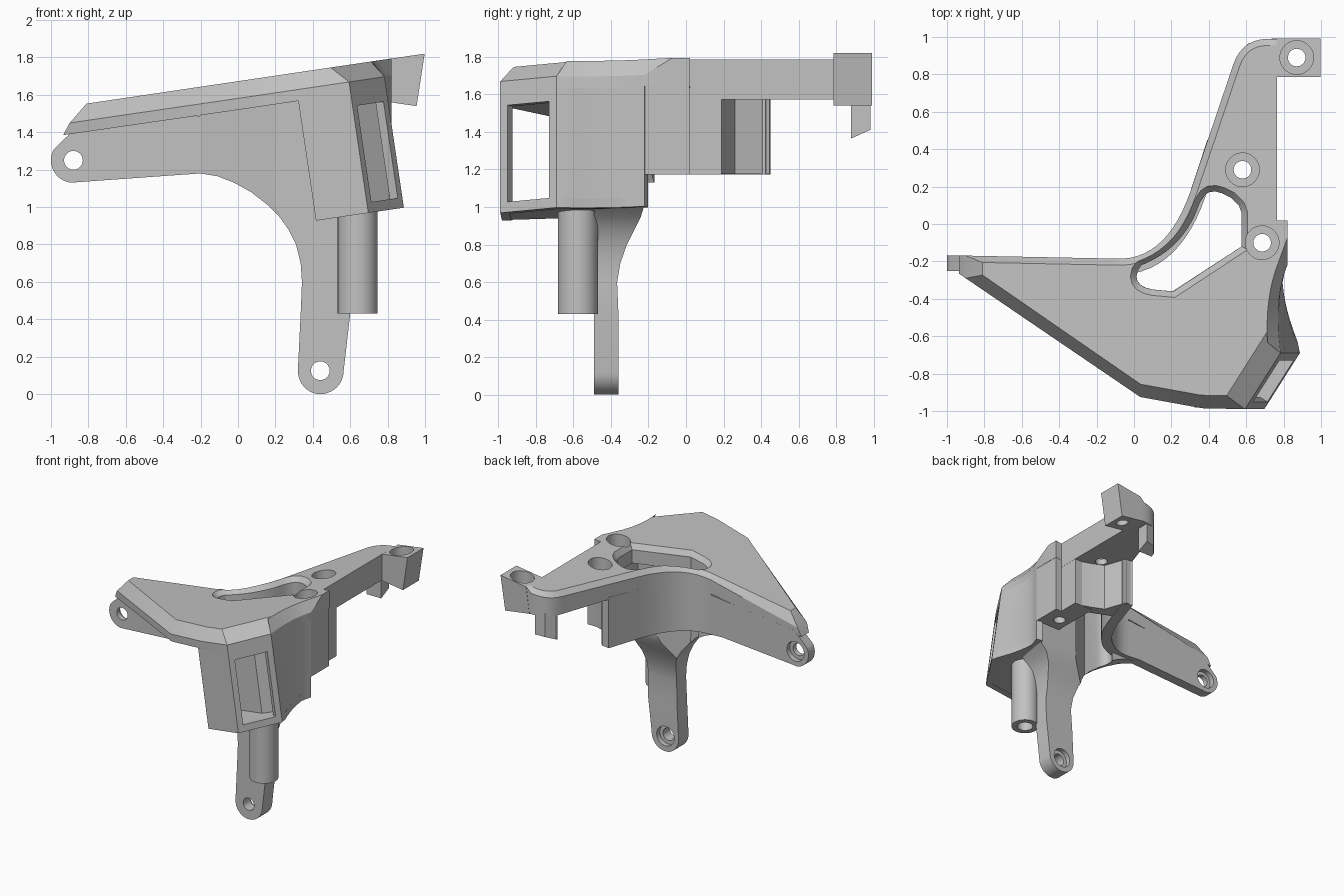
import bpy, bmesh, math
from mathutils import Vector
from mathutils.geometry import interpolate_bezier

old = bpy.data.objects.get("Cube")
if old:
    bpy.data.objects.remove(old)

grey = bpy.data.materials.new("matte grey")
grey.use_nodes = True
COLOUR = (0.54, 0.54, 0.54, 1)
grey.diffuse_color = COLOUR
grey.node_tree.nodes["Principled BSDF"].inputs["Base Color"].default_value = COLOUR

SLOPE = 0.148


def P(x, y, d):
    """Point at depth d below the sloping top; the front box leans with the slope."""
    lean = min(max((-0.3 - y) / 0.35, 0), 1)
    return (x + SLOPE * d * lean, y, 1.673 + SLOPE * x - d)


def loft(name, loops):
    bm = bmesh.new()
    rings = [[bm.verts.new(p) for p in loop] for loop in loops]
    n = len(rings[0])
    for a, b in zip(rings, rings[1:]):
        for i in range(n):
            j = (i + 1) % n
            bm.faces.new((a[i], a[j], b[j], b[i]))
    bm.faces.new(rings[0])
    bm.faces.new(rings[-1])
    bmesh.ops.recalc_face_normals(bm, faces=bm.faces)
    mesh = bpy.data.meshes.new(name)
    bm.to_mesh(mesh)
    bm.free()
    obj = bpy.data.objects.new(name, mesh)
    bpy.context.collection.objects.link(obj)
    mesh.materials.append(grey)
    return obj


def slab(name, pts, low, high):
    return loft(name, [[P(x, y, d) for x, y in pts] for d in (low, high)])


def column(name, pts, z, d):
    return loft(name, [[(x, y, z) for x, y in pts], [P(x, y, d) for x, y in pts]])


def rod(name, a, b, r):
    """Round bar between two points along Z or Y."""
    a, b = Vector(a), Vector(b)
    u = Vector((1, 0, 0))
    v = (b - a).normalized().cross(u)
    ring = [math.tau * i / 40 for i in range(40)]
    return loft(name, [[c + u * r * math.cos(t) + v * r * math.sin(t) for t in ring] for c in (a, b)])


def curve(a, c, b, n=14):
    """Quadratic arc in plan from a to b, pulled toward c."""
    a, c, b = (Vector((*p, 0)) for p in (a, c, b))
    return [(p.x, p.y) for p in interpolate_bezier(a, a.lerp(c, 2 / 3), b.lerp(c, 2 / 3), b, n)]


def inset(pts, dist, closed=True):
    """Shift a path to its right; dist holds one distance per edge."""
    n, out = len(pts), []
    normals = []
    for i in range(n):
        e = Vector(pts[(i + 1) % n]) - Vector(pts[i])
        normals.append(Vector((e.y, -e.x)).normalized())
    for i, p in enumerate(pts):
        n1, n2, a, b = normals[i - 1], normals[i], dist[i - 1], dist[i]
        if not closed and i == 0:
            n1, a = n2, b
        if not closed and i == n - 1:
            n2, b = n1, a
        det = n1.x * n2.y - n1.y * n2.x
        if abs(det) < 0.3:
            v = (n1 + n2) / (1 + n1.dot(n2)) * (a + b) / 2
        else:
            v = Vector((a * n2.y - b * n1.y, b * n1.x - a * n2.x)) / det
        out.append((p[0] + v.x, p[1] + v.y))
    return out


cutters = []


def cut(cutter, *targets):
    cutter.hide_render = True
    cutters.append(cutter)
    for obj in targets:
        mod = obj.modifiers.new("cut", "BOOLEAN")
        mod.operation, mod.solver, mod.object = "DIFFERENCE", "EXACT", cutter
        bpy.context.view_layer.objects.active = obj
        bpy.ops.object.modifier_apply(modifier=mod.name)


# Plan outline: back edge, right edge, front edge
back = [(-0.9, -0.169)] + curve((-0.1, -0.185), (0.17, -0.2), (0.3, 0.17))
corner = curve((0.53, 0.85), (0.575, 0.99), (0.72, 0.99), 8)
right = [(0.765, 0.99), (0.765, 0.02), (0.82, 0.02)]
hollow = curve((0.82, -0.22), (0.74, -0.42), (0.77, -0.69), 10)
front = [(0.58, -0.99), (0.35, -0.985), (0.02, -0.925), (-0.9, -0.29)]
outline = back + corner + right + hollow + front
dist = [0.035] * (len(back) + len(corner)) + [0] * 3 + [0.05] * (len(hollow) - 1)
dist += [0.11, 0.07, 0.07, 0.065, 0.09]
drop = [0.09 if max(dist[i - 1], dist[i]) > 0.04 else dist[i] for i in range(len(dist))]

# Sloping top plate with chamfered rim and raked tip
raked = [(x - 0.035, y + 0.024 * (y < -0.2)) if x < -0.8 else (x, y) for x, y in outline]
top_plate = loft("top_plate", [
    [P(x, y, 0.15) for x, y in raked],
    [P(x, y, d) for (x, y), d in zip(outline, drop)],
    [P(x, y, 0) for x, y in inset(outline, dist)]])

# Deeper underside of the rear arm
rear = [p for p in back if p[1] > 0] + corner + right[:2]
rear_arm = column("rear_arm_underside", rear, 1.572, 0.12)

# Curved back wall
path = back[1:] + [(0.392, 0.45)]
inner = inset(path, [0.085] * len(path), closed=False)
back_wall = column("back_wall", path + inner[::-1], 1.172, 0.14)

# Side arm with round eye
arc = [math.radians(150 + 6 * i) for i in range(20)]
arm = [(-0.88 + 0.12 * math.cos(t), 1.25 + 0.12 * math.sin(t)) for t in arc]
arm += [(-0.2, 1.18), (-0.09, 1.173), (-0.09, 1.5), (-0.87, 1.42)]
side_arm = loft("side_arm", [[(x, y - 0.02 * x, z) for x, z in arm] for y in (-0.27, -0.187)])

# Leg flaring up into the arch: height, left, right, back
levels = []
for i in range(1, 11):
    t = math.pi / 2 * i / 10
    levels.append((0.125 - 0.125 * math.cos(t), 0.44 - 0.12 * math.sin(t), 0.44 + 0.125 * math.sin(t), -0.36))
levels += [(0.43, 0.335, 0.6, -0.36), (0.6, 0.342, 0.6, -0.367), (0.7, 0.335, 0.6, -0.35),
           (0.8, 0.31, 0.62, -0.315), (0.88, 0.27, 0.65, -0.275), (0.95, 0.22, 0.7, -0.24),
           (1.01, 0.16, 0.79, -0.222), (1.08, 0.07, 0.79, -0.22), (1.13, -0.02, 0.79, -0.22),
           (1.165, -0.11, 0.79, -0.22), (1.18, -0.2, 0.79, -0.22)]
leg_rings = []
for z, l, r, b in levels:
    plan = [(l, -0.49 + 0.56 * max(0, 0.2 - l)), (max(l + 0.01, 0.2), -0.49), (min(r, 0.76), -0.49), (r, b), (l, b)]
    leg_rings.append([(x, y, z) for x, y in plan])
leg_rings.append([P(x, y, 0.14) for x, y in plan])
leg = loft("arched_leg", leg_rings)

# Front box: wall shell, floor and inner back wall
shell = [(0.3, -0.98), front[0]] + hollow[::-1]
lining = inset(shell, [-0.05] * len(shell), closed=False)
box_wall = slab("box_wall", shell + lining[::-1], 0.15, 0.79)
box_floor = slab("box_floor", shell + [(0.45, -0.25)], 0.74, 0.787)
box_inner_wall = slab("box_inner_wall", [(0.3, -0.7), (0.6, -0.7), (0.73, -0.6), (0.73, -0.55),
                                         (0.6, -0.65), (0.3, -0.65)], 0.14, 0.75)

# Window through the angled face
a, b = Vector(shell[1]), Vector(shell[2])
out = Vector((b.y - a.y, a.x - b.x)).normalized()
w0, w1 = a.lerp(b, 0.13), a.lerp(b, 0.87)
window = [w0 + out * 0.08, w1 + out * 0.08, w1 - out * 0.09, w0 - out * 0.09]
cut(slab("window_cutter", window, 0.22, 0.735), box_wall)

# Solid pillar beside the slot, and the web joining it to the back wall
pillar = column("pillar", [(0.59, -0.222), (0.818, -0.222), (0.818, 0.018), (0.764, 0.018),
                           (0.764, 0.19), (0.59, 0.19)], 1.172, 0.14)
web = column("web", [(0.7, 0.188), (0.62, 0.215), (0.52, 0.26), (0.455, 0.445), (0.395, 0.445),
                     (0.33, 0.22), (0.42, 0.205), (0.6, 0.13)], 1.175, 0.145)

# Round post under the box
post = rod("post", (0.64, -0.575, 0.43), (0.64, -0.575, 1.0), 0.107)
cut(rod("post_bore", (0.64, -0.575, 0.4), (0.64, -0.575, 0.8), 0.062), post)

# End block and hook on the rear arm
block = [(0.765, 1.786), (0.998, 1.82), (0.955, 1.54), (0.735, 1.572)]
end_block = loft("end_block", [[(x, y, z) for x, z in block] for y in (0.785, 0.992)])
hook_plan = [(0.555, 0.88), (0.56, 0.91), (0.61, 0.965), (0.69, 0.983), (0.69, 0.88)]
hook = loft("hook", [[(x, y, 1.365 + 0.45 * (y - 0.88)) for x, y in hook_plan],
                     [(x, y, 1.6) for x, y in hook_plan]])

# Slot with a bevelled rim through the plate
slot = curve((0.04, -0.22), (0.27, -0.13), (0.35, 0.11)) + curve((0.38, 0.155), (0.42, 0.2), (0.52, 0.14), 5)
slot += [(0.56, 0.1), (0.575, 0.06), (0.575, -0.12), (0.21, -0.36)]
slot += curve((0.1, -0.35), (-0.01, -0.33), (0.02, -0.25), 6)
slot_cutter = column("slot_cutter", slot, 0.7, -0.2)
rim = inset(slot, [-0.04] * len(slot))
rim_cutter = loft("rim_cutter", [[P(x, y, 0.04) for x, y in slot], [P(x, y, -0.01) for x, y in rim]])
cut(slot_cutter, top_plate, rear_arm, leg)
cut(rim_cutter, top_plate)

# Counterbored screw holes from above
for x, y, seat, targets in ((0.58, 0.29, 1.62, (top_plate, rear_arm)),
                            (0.685, -0.1, 1.64, (top_plate, pillar)),
                            (0.87, 0.89, 1.68, (end_block,))):
    cut(rod("seat_cutter", (x, y, seat), (x, y, 2), 0.09), *targets)
    cut(rod("hole_cutter", (x, y, 1.1), (x, y, 2), 0.047), *targets)

# Counterbored eyes from behind
for x, z, face, obj in ((-0.88, 1.25, -0.17, side_arm), (0.44, 0.125, -0.36, leg)):
    cut(rod("eye_cutter", (x, -0.7, z), (x, 0, z), 0.05), obj)
    cut(rod("eye_seat_cutter", (x, face - 0.04, z), (x, 0, z), 0.08), obj)

for c in cutters:
    bpy.data.objects.remove(c)

# Smooth curves, sharp edges
bpy.ops.object.select_all(action="DESELECT")
for obj in (top_plate, rear_arm, back_wall, side_arm, leg, box_wall, box_floor, box_inner_wall,
            pillar, web, post, end_block, hook):
    obj.select_set(True)
bpy.context.view_layer.objects.active = top_plate
bpy.ops.object.shade_smooth_by_angle(angle=math.radians(25))
